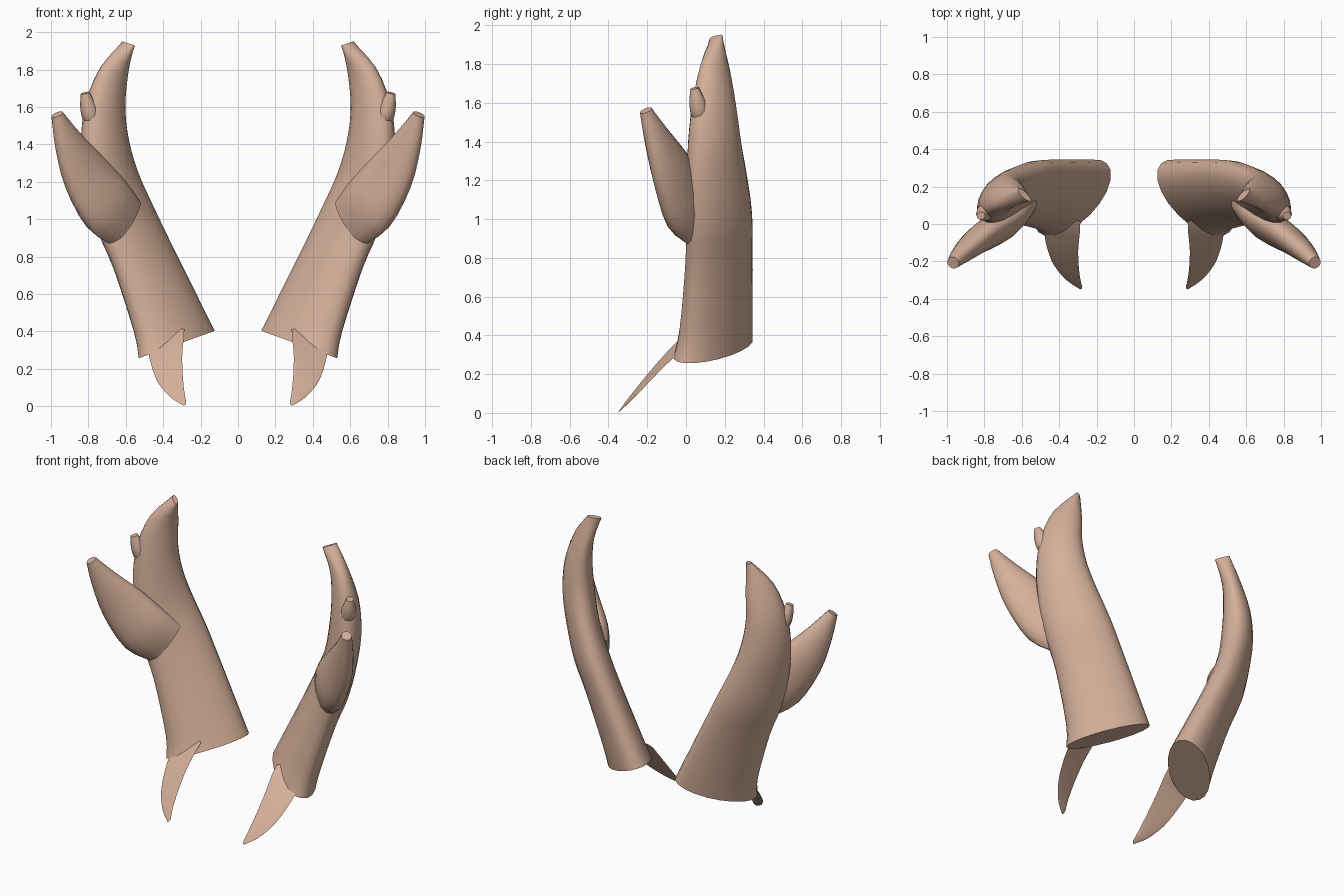
import bpy, bmesh, math
from mathutils import Vector as V

if "Cube" in bpy.data.objects:
    bpy.data.objects.remove(bpy.data.objects["Cube"])

horn = bpy.data.materials.new("pale_tan_horn")
horn.diffuse_color = (0.66, 0.43, 0.32, 1)
horn.use_nodes = True
horn.node_tree.nodes["Principled BSDF"].inputs["Base Color"].default_value = horn.diffuse_color


def spline(p0, p1, p2, p3, t):
    """Catmull-Rom blend of four vectors."""
    return 0.5 * (2 * p1 + (p2 - p0) * t + (2 * p0 - 5 * p1 + 4 * p2 - p3) * t * t
                  + (3 * p1 - p0 - 3 * p2 + p3) * t ** 3)


def loft(name, rings, sides=16, steps=3):
    """Skin elliptical rings (centre, half axis a, half axis b), mirrored in x."""
    n = len(rings)
    full = []
    for i in range(n - 1):
        quad = [rings[max(0, min(n - 1, i + k))] for k in (-1, 0, 1, 2)]
        for s in range(steps):
            full.append([spline(*(q[c] for q in quad), s / steps) for c in range(3)])
    full.append(rings[-1])
    bm = bmesh.new()
    loops = []
    for c, a, b in full:
        angs = [2 * math.pi * j / sides for j in range(sides)]
        loops.append([bm.verts.new(c + a * math.cos(u) + b * math.sin(u)) for u in angs])
    for lo, hi in zip(loops, loops[1:]):
        for j in range(sides):
            k = (j + 1) % sides
            bm.faces.new((lo[j], lo[k], hi[k], hi[j]))
    bm.faces.new(loops[0][::-1])
    bm.faces.new(loops[-1])
    bmesh.ops.recalc_face_normals(bm, faces=bm.faces)
    me = bpy.data.meshes.new(name)
    bm.to_mesh(me)
    bm.free()
    me.materials.append(horn)
    ob = bpy.data.objects.new(name, me)
    bpy.context.collection.objects.link(ob)
    bpy.ops.object.select_all(action='DESELECT')
    ob.select_set(True)
    bpy.context.view_layer.objects.active = ob
    bpy.ops.object.shade_smooth_by_angle(angle=math.radians(45))
    ob.modifiers.new("mirror", 'MIRROR').use_mirror_merge = False
    return ob


def blade_ring(x, y, z, wide, thin, deg, slope):
    """Flattened section turned in plan, tilted so z changes with x."""
    c, s = math.cos(math.radians(deg)), math.sin(math.radians(deg))
    return (V((x, y, z)), V((c, -s, slope * c)) * wide, V((s, c, slope * s)) * thin)


def tine_rings(points, halves, thins, side):
    """Rings square to a path; side is the approximate thin direction."""
    pts = [V(p) for p in points]
    out = []
    for i, p in enumerate(pts):
        d = (pts[min(i + 1, len(pts) - 1)] - pts[max(i - 1, 0)]).normalized()
        wide = d.cross(V(side)).normalized()
        out.append((p, wide * halves[i], wide.cross(d) * thins[i]))
    return out


# Broad curved main beam
loft("main_beam", [blade_ring(*r) for r in (
    (.328, .14, .33, .26, .13, 45, -.36),
    (.375, .155, .47, .235, .12, 47, -.40),
    (.51, .17, .80, .208, .105, 51, -.45),
    (.60, .17, 1.0, .202, .105, 51, -.42),
    (.67, .158, 1.2, .185, .10, 51, -.30),
    (.71, .147, 1.4, .16, .10, 49, -.10),
    (.71, .145, 1.6, .13, .085, 48, .12),
    (.662, .15, 1.79, .088, .056, 46, .33),
    (.585, .155, 1.94, .015, .045, 45, .33))], sides=20)

# Large forward-leaning side tine
loft("side_tine", tine_rings(
    [(.60, .08, .98), (.70, .0, 1.075), (.82, -.075, 1.25), (.91, -.15, 1.42), (.967, -.207, 1.56)],
    [.15, .175, .145, .085, .033], [.06, .085, .075, .055, .033], (.6, .8, 0)))

# Thin curved brow tine under the base
loft("brow_tine", [(V((x, y, z)), V((w, 0, -.35 * w)), V((0, t * .7, t * .7))) for x, y, z, w, t in (
    (.387, .01, .375, .10, .026),
    (.385, -.05, .33, .095, .026),
    (.381, -.13, .25, .083, .025),
    (.362, -.22, .15, .066, .024),
    (.325, -.295, .065, .038, .022),
    (.287, -.335, .018, .010, .020))])

# Small nub near the top
loft("upper_nub", tine_rings(
    [(.765, .09, 1.50), (.785, .07, 1.55), (.803, .057, 1.61), (.818, .044, 1.675)],
    [.035, .048, .042, .024], [.035, .048, .042, .022], (.6, .8, 0)), sides=10)
